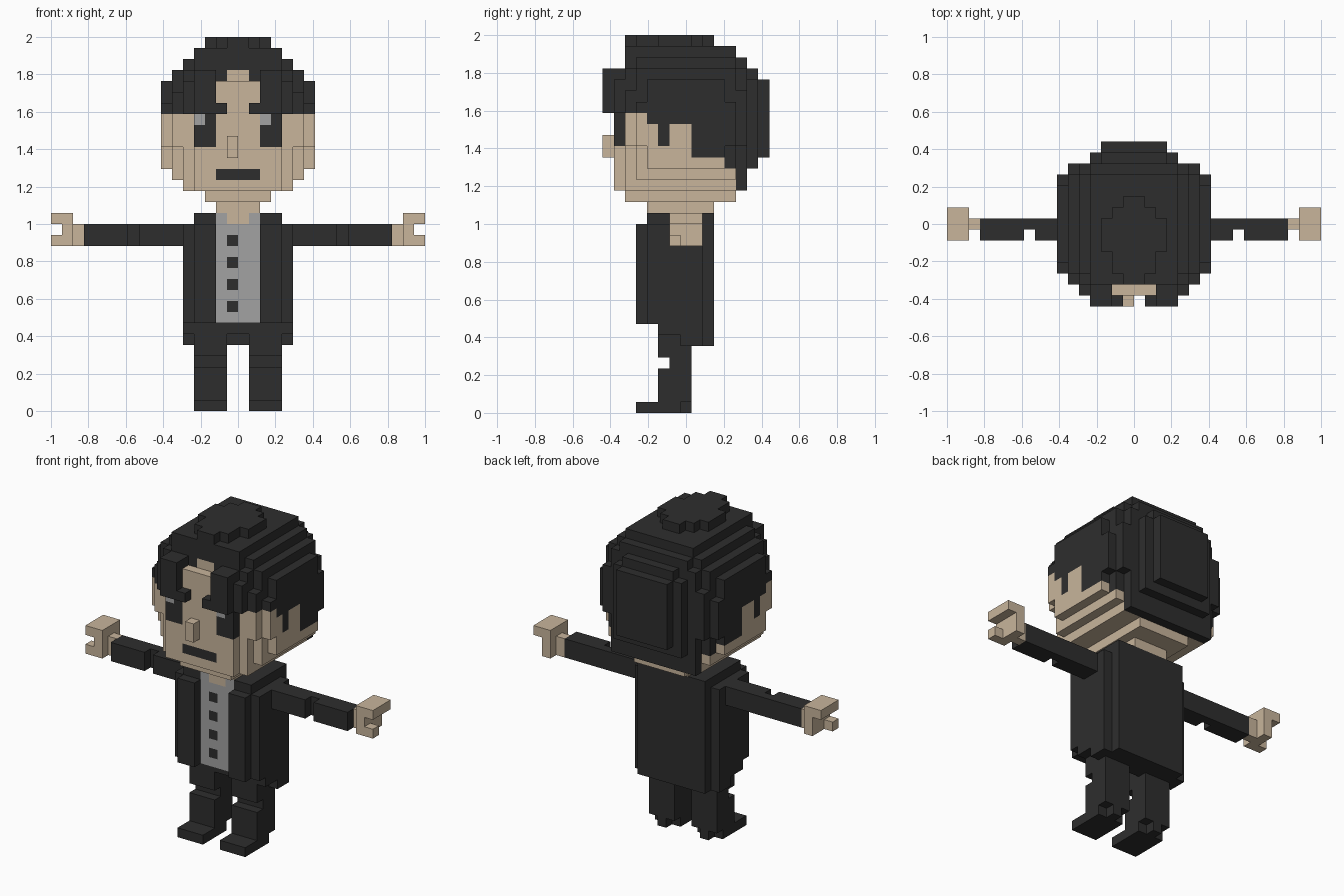
import bpy, bmesh

if "Cube" in bpy.data.objects:
    bpy.data.objects.remove(bpy.data.objects["Cube"])

V = 1 / 17          # block size
cells = {}          # (i, j, k) -> (part, material)


def box(part, mat, x, y, z, mirror=False):
    """Fill a block range; later boxes replace earlier ones."""
    for i in range(*x):
        for j in range(*y):
            for k in range(*z):
                cells[i, j, k] = (part, mat)
                if mirror:
                    cells[-1 - i, j, k] = (part, mat)


def carve(x, y, z):
    for i in range(*x):
        for j in range(*y):
            for k in range(*z):
                cells.pop((i, j, k), None)
                cells.pop((-1 - i, j, k), None)


# Legs with a knee notch, shoes with a narrow heel
box("legs", "black", (1, 4), (5, 8), (1, 8), True)
carve((1, 4), (5, 6), (4, 5))
box("shoes", "black", (1, 4), (3, 7), (0, 1), True)
box("shoes", "black", (2, 3), (7, 8), (0, 1), True)

# Coat: core, back panel, hem, front panels and collar
box("coat", "black", (0, 5), (5, 9), (7, 17), True)
box("coat", "black", (0, 4), (9, 10), (6, 17), True)
box("coat", "black", (0, 5), (7, 9), (6, 7), True)
box("coat", "black", (2, 5), (4, 5), (8, 17), True)
box("coat", "black", (2, 4), (3, 4), (8, 17), True)
box("coat", "black", (0, 4), (4, 10), (17, 18), True)

# Shirt, buttons and neck
box("shirt", "grey", (-2, 2), (4, 5), (8, 18))
for k in (9, 11, 13, 15):
    box("buttons", "black", (-1, 0), (4, 5), (k, k + 1))
box("neck", "skin", (-1, 1), (4, 9), (17, 18))
box("neck", "skin", (-2, 2), (4, 10), (18, 19))

# Arms with an elbow notch
box("arms", "black", (5, 14), (6, 8), (15, 17), True)
carve((9, 10), (6, 7), (15, 17))

# Hands: wrist, palm, finger slab and thumb
box("hands", "skin", (14, 15), (7, 8), (15, 17), True)
box("hands", "skin", (15, 16), (6, 9), (15, 18), True)
box("hands", "skin", (16, 17), (6, 9), (17, 18), True)
box("hands", "skin", (16, 17), (6, 7), (15, 16), True)

# Skull: nested half-width boxes (w, y0, y1, z0, z1)
skull = [(7, 4, 11, 22, 30), (7, 3, 12, 24, 28), (6, 3, 12, 21, 31),
         (6, 2, 13, 24, 29), (5, 2, 13, 20, 31), (5, 3, 12, 20, 32),
         (4, 2, 13, 20, 32), (4, 2, 12, 30, 33), (4, 1, 14, 22, 30),
         (4, 1, 12, 20, 27), (5, 1, 3, 27, 30), (3, 1, 15, 23, 30),
         (3, 2, 14, 22, 31), (3, 2, 12, 19, 20)]
HAIRLINE = [27, 27, 27, 27, 26, 24, 26, 26, 23, 23, 23, 22, 20, 20, 20]


def hairy(i, j, k):
    a = i if i >= 0 else -1 - i
    if j <= 2 and ((a < 2 and 27 <= k < 30) or (a < 1 and k == 30)):
        return False                                  # bare forehead
    return k >= HAIRLINE[j]


for w, y0, y1, z0, z1 in skull:
    for i in range(-w, w):
        for j in range(y0, y1):
            for k in range(z0, z1):
                h = hairy(i, j, k)
                cells[i, j, k] = ("hair", "black") if h else ("face", "skin")

# Crown and fringe
for w, y0, y1 in [(3, 5, 8), (2, 3, 9), (1, 2, 10)]:
    box("hair", "black", (0, w), (y0, y1), (33, 34), True)
box("hair", "black", (2, 4), (0, 2), (27, 31), True)
box("hair", "black", (1, 2), (0, 1), (27, 28), True)

# Eyes, mouth and nose
box("eyes", "black", (2, 4), (1, 2), (24, 27), True)
box("eyes", "grey", (2, 3), (1, 2), (26, 27))
box("eyes", "grey", (-4, -3), (1, 2), (26, 27))
box("mouth", "black", (-2, 2), (1, 2), (21, 22))
box("nose", "skin", (-1, 0), (0, 1), (23, 25))

# Materials
mats = {}
for name, rgb in {"black": (0.027, 0.027, 0.027),
                  "skin": (0.58, 0.46, 0.33),
                  "grey": (0.36, 0.36, 0.36)}.items():
    mats[name] = bpy.data.materials.new(name)
    mats[name].diffuse_color = (*rgb, 1)
order = list(mats)

# Turn each part's exposed block sides into a mesh
for part in sorted({p for p, _ in cells.values()}):
    bm = bmesh.new()
    for c, (p, mat) in cells.items():
        if p != part:
            continue
        for axis in range(3):
            u, v = (axis + 1) % 3, (axis + 2) % 3
            for side in (0, 1):
                n = list(c)
                n[axis] += 2 * side - 1
                if tuple(n) in cells:
                    continue
                quad = []
                for du, dv in ((0, 0), (1, 0), (1, 1), (0, 1)):
                    q = list(c)
                    q[axis] += side
                    q[u] += du
                    q[v] += dv
                    quad.append(bm.verts.new((q[0] * V, (q[1] - 7.5) * V, q[2] * V)))
                f = bm.faces.new(quad if side else quad[::-1])
                f.material_index = order.index(mat)
    bmesh.ops.remove_doubles(bm, verts=bm.verts, dist=V * 0.01)
    bmesh.ops.dissolve_limit(bm, angle_limit=0.01, verts=bm.verts,
                             edges=bm.edges, delimit={'MATERIAL'})
    me = bpy.data.meshes.new(part)
    bm.to_mesh(me)
    bm.free()
    for name in order:
        me.materials.append(mats[name])
    bpy.context.collection.objects.link(bpy.data.objects.new(part, me))

for m in bpy.data.materials:
    if m.users and not m.is_grease_pencil:
        m.use_nodes = True
        m.node_tree.nodes["Principled BSDF"].inputs["Base Color"].default_value = m.diffuse_color
